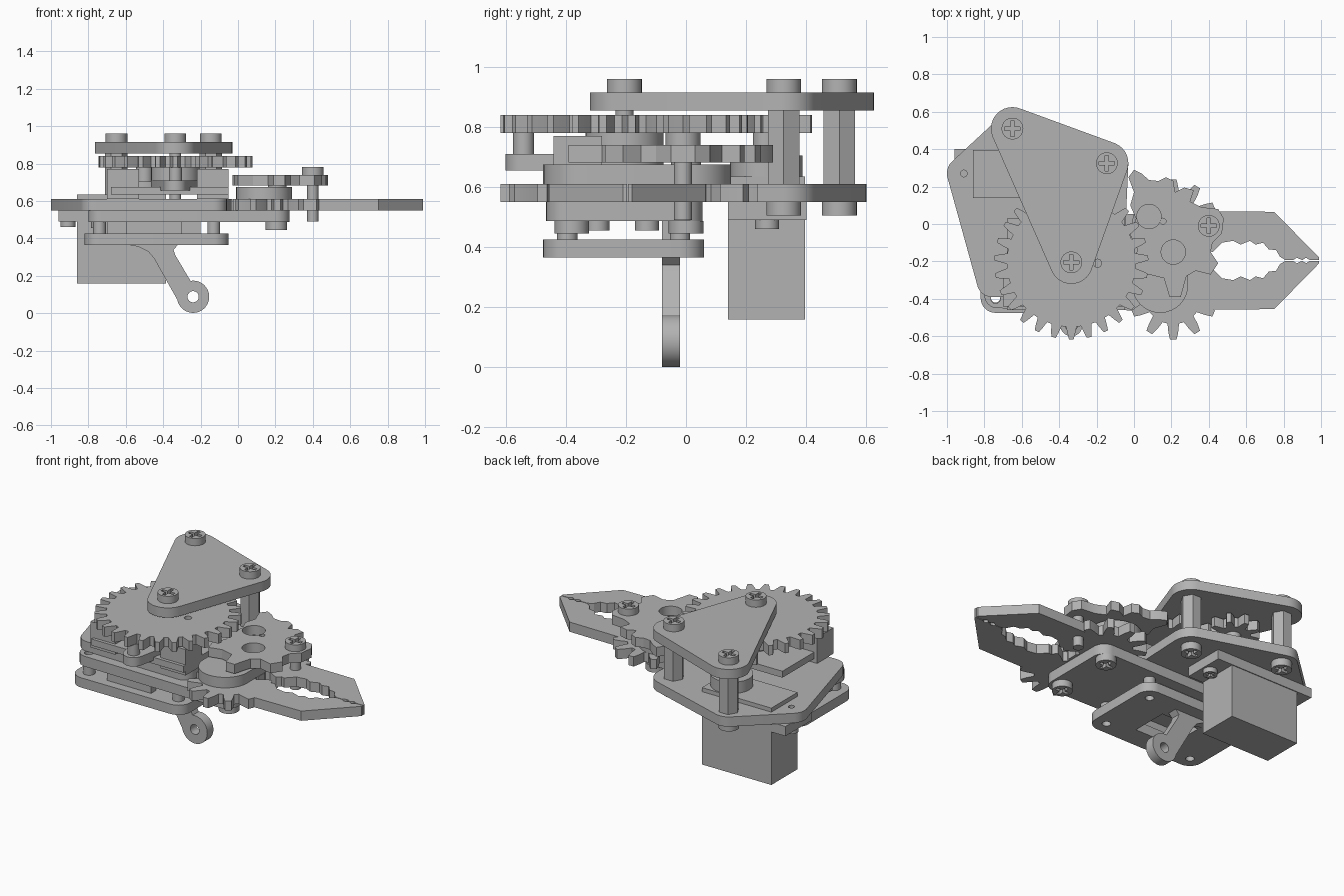
import bpy, bmesh
from math import cos, sin, pi
from mathutils import Vector
from mathutils.geometry import convex_hull_2d

if "Cube" in bpy.data.objects:
    bpy.data.objects.remove(bpy.data.objects["Cube"])

grey = bpy.data.materials.new("plain_grey")
grey.use_nodes = True
grey.diffuse_color = (0.45, 0.45, 0.45, 1)
grey.node_tree.nodes["Principled BSDF"].inputs["Base Color"].default_value = (0.45, 0.45, 0.45, 1)
parts = []


def plate(name, outline, z0, z1, holes=(), upright=False):
    """Extrude a flat outline with holes; upright swaps y and z."""
    curve = bpy.data.curves.new(name + "_profile", 'CURVE')
    curve.dimensions, curve.fill_mode = '2D', 'BOTH'
    curve.extrude = (z1 - z0) / 2
    for loop in [outline, *holes]:
        spline = curve.splines.new('POLY')
        spline.points.add(len(loop) - 1)
        for point, (x, y) in zip(spline.points, loop):
            point.co = (x, y, 0, 1)
        spline.use_cyclic_u = True
    helper = bpy.data.objects.new(name + "_profile", curve)
    bpy.context.collection.objects.link(helper)
    graph = bpy.context.evaluated_depsgraph_get()
    mesh = bpy.data.meshes.new_from_object(helper.evaluated_get(graph))
    bpy.data.objects.remove(helper)
    bm = bmesh.new()
    bm.from_mesh(mesh)
    bmesh.ops.remove_doubles(bm, verts=bm.verts, dist=0.0005)
    for v in bm.verts:
        v.co.z += (z0 + z1) / 2
        if upright:
            v.co.y, v.co.z = v.co.z, v.co.y
    bmesh.ops.recalc_face_normals(bm, faces=bm.faces)
    bm.to_mesh(mesh)
    bm.free()
    mesh.materials.clear()
    mesh.materials.append(grey)
    obj = bpy.data.objects.new(name, mesh)
    bpy.context.collection.objects.link(obj)
    parts.append(obj)
    return obj


def circle(x, y, r, n=32):
    return [(x + r * cos(2 * pi * i / n), y + r * sin(2 * pi * i / n)) for i in range(n)]


def rect(x0, x1, y0, y1):
    return [(x0, y0), (x1, y0), (x1, y1), (x0, y1)]


def hull(*discs):
    pts = [Vector(p) for d in discs for p in circle(*d)]
    return [tuple(pts[i]) for i in convex_hull_2d(pts)]


def gear(x, y, root, tip, n, phase=0.0):
    shape = [(0, root), (0.2, root), (0.32, root + (tip - root) * 0.55), (0.42, tip),
             (0.68, tip), (0.78, root + (tip - root) * 0.55), (0.9, root)]
    return [(x + r * cos(a), y + r * sin(a)) for i in range(n) for f, r in shape
            for a in [2 * pi * (i + f - 0.55) / n + phase]]


def screw(name, x, y, z0, z1, r=0.058, up=True):
    """Round head with a sunken cross in its outer face."""
    a, b = r * 0.72, r * 0.17
    cross = [(b, b), (b, a), (-b, a), (-b, b), (-a, b), (-a, -b),
             (-b, -b), (-b, -a), (b, -a), (b, -b), (a, -b), (a, b)]
    cross = [(x + p, y + q) for p, q in cross]
    mid = z0 + (z1 - z0) * (0.4 if up else 0.6)
    low, high = (z0, mid), (mid, z1)
    solid, slotted = (low, high) if up else (high, low)
    plate(name + "_base", circle(x, y, r), *solid)
    plate(name + "_slotted", circle(x, y, r), *slotted, holes=[cross])


# Upper triangular plate, its screws and hexagonal pillars
posts = [(-0.65, 0.51), (-0.145, 0.325)]
axle = (-0.335, -0.205)
plate("top_plate", hull(*[(x, y, 0.115) for x, y in posts + [axle]]), 0.855, 0.915)
for i, (x, y) in enumerate(posts + [axle]):
    screw(f"top_screw_{i}", x, y, 0.915, 0.96)
for i, (x, y) in enumerate(posts):
    plate(f"pillar_{i}", circle(x, y, 0.06, 6), 0.61, 0.855)
    screw(f"pillar_screw_{i}", x, y, 0.505, 0.55, up=False)

# Drive gear, pinion and axle
plate("drive_gear", gear(*axle, 0.345, 0.412, 27, -pi / 2), 0.78, 0.84,
      [circle(-0.195, -0.21, 0.022, 16)])
plate("pinion", gear(-0.5, 0.27, 0.095, 0.15, 9), 0.78, 0.84)
plate("axle", circle(*axle, 0.03), 0.61, 0.855)
plate("gear_hub", circle(*axle, 0.13), 0.71, 0.78)
plate("crank", hull((*axle, 0.13), (-0.335, -0.54, 0.06)), 0.655, 0.71)
plate("crank_pin", circle(-0.335, -0.54, 0.035), 0.655, 0.78)
plate("gear_support", rect(-0.68, -0.05, -0.46, 0.03), 0.635, 0.675)
for i, x in enumerate((-0.63, -0.15)):
    plate(f"support_block_{i}", rect(x - 0.07, x + 0.1, -0.44, -0.28), 0.61, 0.77)

# Base plate with the motor window
plate("base_plate", hull((-0.65, 0.51, 0.09), (-0.145, 0.325, 0.115), (-0.91, 0.27, 0.09),
                         (-0.76, -0.31, 0.08), (-0.13, -0.33, 0.07)), 0.55, 0.61,
      [rect(-0.86, -0.385, 0.14, 0.395), circle(-0.91, 0.27, 0.018, 16)])

# Motor with flange, raised collar and mounting screw
plate("motor_body", rect(-0.86, -0.385, 0.14, 0.395), 0.16, 0.635)
plate("motor_flange", rect(-0.96, -0.28, 0.14, 0.4), 0.49, 0.55)
plate("motor_collar", circle(-0.5, 0.267, 0.12), 0.635, 0.705)
plate("motor_shaft", circle(-0.5, 0.267, 0.045), 0.705, 0.78)
for i, x in enumerate((-0.91, -0.33)):
    screw(f"motor_screw_{i}", x, 0.27, 0.46, 0.49, 0.04, up=False)

# Lower carrier plate and its screws
plate("carrier_plate", hull((-0.73, -0.38, 0.07), (-0.7, -0.02, 0.07), (0.2, -0.39, 0.075),
                            (0.2, -0.02, 0.075)), 0.487, 0.55, [circle(-0.74, -0.4, 0.025, 16)])
for i, y in enumerate((-0.38, 0.0)):
    screw(f"finger_screw_{i}", 0.205, y, 0.445, 0.487, up=False)
for i, y in enumerate((-0.295, -0.13)):
    screw(f"carrier_screw_{i}", -0.745, y, 0.455, 0.487, 0.04, up=False)

# Two mirrored gripper fingers with toothed roots
blade = [(0.25, 0.07), (0.75, 0.065), (0.99, -0.18), (0.99, -0.193), (0.94, -0.193), (0.92, -0.18),
         (0.9, -0.193), (0.87, -0.18), (0.85, -0.193), (0.81, -0.193), (0.78, -0.175),
         (0.76, -0.14), (0.72, -0.135), (0.69, -0.1), (0.65, -0.11), (0.62, -0.09),
         (0.57, -0.11), (0.53, -0.09), (0.47, -0.1), (0.42, -0.15), (0.3, -0.12)]
for side in (1, -1):
    tag = "back" if side > 0 else "front"
    plate(f"{tag}_finger", [(x, -0.195 + side * (y + 0.195)) for x, y in blade], 0.55, 0.61)
    plate(f"{tag}_finger_gear", gear(0.21, -0.19 + side * 0.19, 0.155, 0.238, 11,
                                     pi / 2 if side > 0 else -pi / 2), 0.55, 0.61)

# Link and toothed lever above the fingers
plate("finger_link", hull((0.14, -0.325, 0.15), (0.14, 0.0, 0.15)), 0.61, 0.675)
lever = [(-0.03, 0.25), (0.0, 0.29), (0.04, 0.27), (0.08, 0.235), (0.13, 0.23), (0.17, 0.25),
         (0.21, 0.23), (0.22, 0.17), (0.27, 0.195), (0.32, 0.18), (0.3, 0.12), (0.36, 0.09),
         (0.45, 0.08), (0.48, 0.03), (0.47, -0.05), (0.42, -0.1), (0.41, -0.15), (0.45, -0.21),
         (0.41, -0.27), (0.33, -0.25), (0.28, -0.28), (0.25, -0.39), (0.19, -0.39), (0.16, -0.29),
         (0.08, -0.27), (0.0, -0.29), (-0.02, -0.22), (0.02, -0.14), (-0.02, -0.06),
         (0.01, 0.03), (-0.02, 0.1), (0.0, 0.17)]
plate("lever", lever, 0.682, 0.74, [circle(0.08, 0.04, 0.065), circle(0.21, -0.15, 0.065),
                                    circle(0.155, 0.015, 0.016, 16)])
screw("lever_screw", 0.4, -0.01, 0.74, 0.782)
plate("lever_pin", circle(0.4, -0.01, 0.03), 0.49, 0.74)
plate("lever_spacer", circle(0.21, 0.0, 0.05), 0.675, 0.682)

# Bottom frame, spacers and cross bracket
corners = [(x, y) for x in (-0.74, -0.13) for y in (-0.395, -0.02)]
plate("bottom_frame", hull(*[(x, y, 0.08) for x, y in corners]), 0.365, 0.425,
      [rect(-0.56, -0.3, -0.34, -0.11)] + [circle(x, y, 0.025, 16) for x, y in corners])
for i, (x, y) in enumerate(corners):
    plate(f"frame_spacer_{i}", circle(x, y, 0.034), 0.425, 0.487, [circle(x, y, 0.025, 16)])
plate("bracket", rect(-0.7, -0.2, 0.425, 0.487), -0.08, -0.02,
      [circle(-0.45, 0.455, 0.028, 20)], upright=True)
plate("bracket_rail", rect(-0.6, -0.3, -0.42, -0.37), 0.425, 0.487)

# Hanging arm with an eyelet
plate("arm", [(-0.59, 0.366), (-0.53, 0.355), (-0.48, 0.33), (-0.45, 0.295), (-0.315, 0.055),
              (-0.29, 0.09), (-0.235, 0.13), (-0.255, 0.175), (-0.335, 0.31), (-0.345, 0.34), (-0.32, 0.366)],
      -0.08, -0.02, upright=True)
plate("arm_eyelet", circle(-0.24, 0.088, 0.086, 48), -0.08, -0.02,
      [circle(-0.24, 0.088, 0.03)], upright=True)

# Smooth round walls, keep plate edges crisp
bpy.ops.object.select_all(action='DESELECT')
for obj in parts:
    obj.select_set(True)
bpy.context.view_layer.objects.active = parts[0]
bpy.ops.object.shade_smooth_by_angle(angle=pi / 7)
